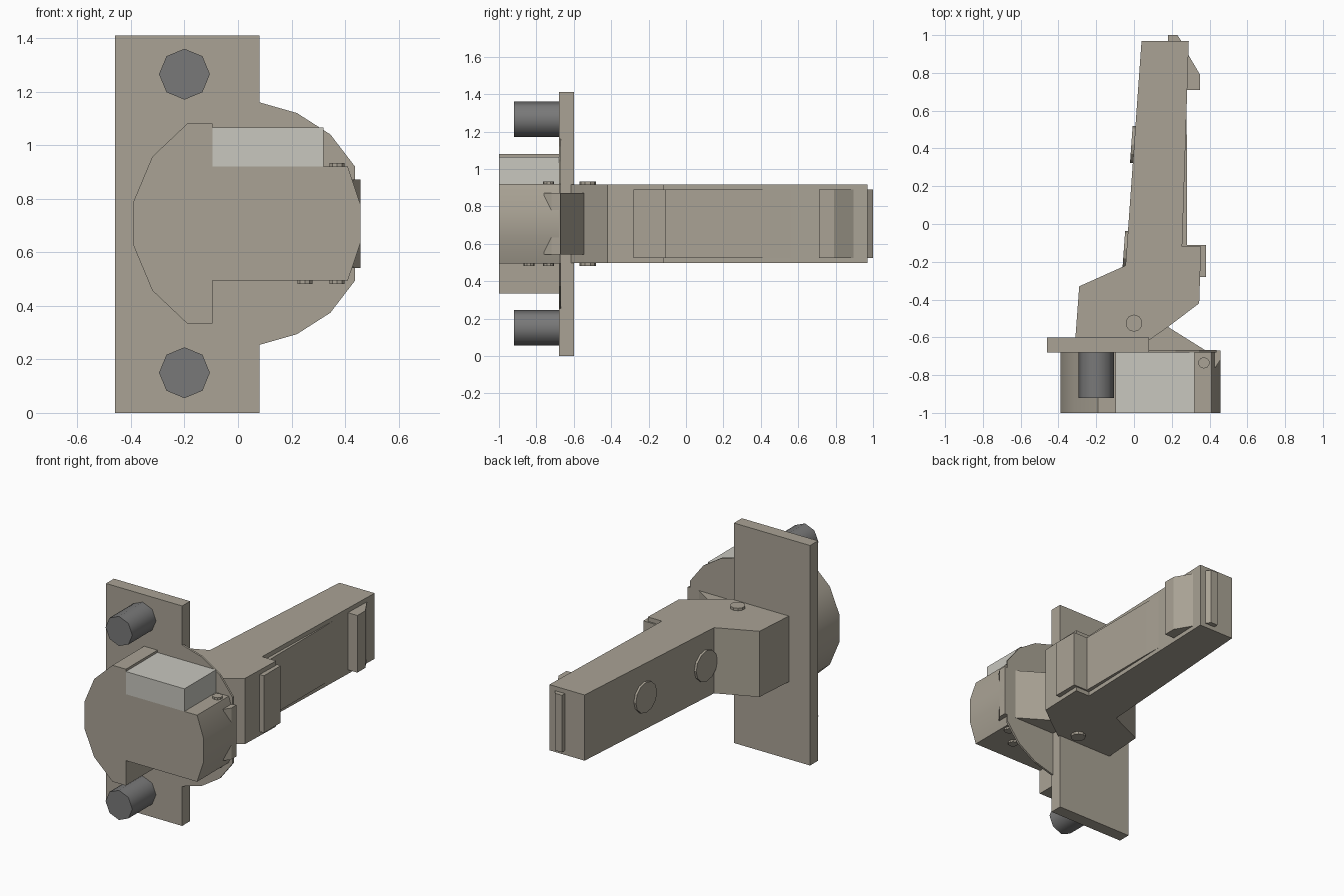
import bpy, bmesh, math
from mathutils import Vector, Matrix

if "Cube" in bpy.data.objects:
    bpy.data.objects.remove(bpy.data.objects["Cube"])


def material(name, rgb):
    m = bpy.data.materials.new(name)
    m.diffuse_color = (*rgb, 1)
    m.use_nodes = True
    m.node_tree.nodes["Principled BSDF"].inputs["Base Color"].default_value = m.diffuse_color
    return m


BEIGE = material("beige", (0.40, 0.365, 0.30))
PALE = material("pale", (0.58, 0.57, 0.52))
DARK = material("dark_grey", (0.19, 0.19, 0.19))
MID = 0.707  # mid height of the symmetrical parts


def prism(name, pts, axis, lo, hi, mat=BEIGE, smooth=0):
    """Extrude a profile: axis 'y' takes (x, z) points, axis 'z' takes (x, y)."""
    bm = bmesh.new()
    put = (lambda p, t: (p[0], t, p[1])) if axis == 'y' else (lambda p, t: (p[0], p[1], t))
    a = [bm.verts.new(put(p, lo)) for p in pts]
    b = [bm.verts.new(put(p, hi)) for p in pts]
    bm.faces.new(a)
    bm.faces.new(b[::-1])
    n = len(pts)
    for i in range(n):
        bm.faces.new((a[i], b[i], b[(i + 1) % n], a[(i + 1) % n]))
    bmesh.ops.recalc_face_normals(bm, faces=bm.faces)
    return finish(bm, name, mat, smooth)


def finish(bm, name, mat, smooth=0):
    me = bpy.data.meshes.new(name)
    bm.to_mesh(me)
    bm.free()
    me.materials.append(mat)
    ob = bpy.data.objects.new(name, me)
    bpy.context.collection.objects.link(ob)
    if smooth:
        bpy.ops.object.select_all(action='DESELECT')
        ob.select_set(True)
        bpy.context.view_layer.objects.active = ob
        bpy.ops.object.shade_smooth_by_angle(angle=math.radians(smooth))
    return ob


def disc(name, centre, normal, r, depth, sides, mat=BEIGE, smooth=0):
    bm = bmesh.new()
    rot = Vector(normal).to_track_quat('Z', 'Y').to_matrix().to_4x4()
    bmesh.ops.create_cone(bm, cap_ends=True, segments=sides, radius1=r, radius2=r,
                          depth=depth, matrix=Matrix.Translation(centre) @ rot)
    return finish(bm, name, mat, smooth)


def mirrored(half):
    """Complete a top-half (x, z) profile by reflecting it about MID."""
    return half + [(x, 2 * MID - z) for x, z in reversed(half)]


# mounting plate and round flange
prism("mounting_plate", [(-.46, 0), (.08, 0), (.08, 1.41), (-.46, 1.41)], 'y', -.68, -.60)
prism("flange", mirrored([(.0, 1.16), (.08, 1.16), (.22, 1.12), (.345, 1.04), (.437, .92)]),
      'y', -.68, -.667)

# lock housing with pale insert
prism("housing", mirrored([(-.39, .79), (-.32, .957), (-.19, 1.08), (-.095, 1.08),
                           (-.095, .92), (.41, .92), (.457, .78)]),
      'y', -1, -.68, smooth=42)
prism("insert_block", [(-.095, .92), (.32, .92), (.32, 1.065), (-.095, 1.065)],
      'y', -1, -.68, PALE)

# mounting pegs
for i, z in enumerate((.15, 1.265)):
    disc(f"peg_{i}", (-.2, -.80, z), (0, 1, 0), .095, .24, 8, DARK, 50)

# lever handle
prism("handle", [(-.31, -.60), (-.29, -.33), (-.045, -.22), (.04, .97), (.29, .97),
                 (.255, -.12), (.355, -.12), (.345, -.42), (.18, -.545), (.08, -.615),
                 (.08, -.60)], 'z', .497, .918)

# raised details along the handle and neck
details = {
    "grip_panel": [(.24, -.11), (.28, -.11), (.28, .45), (.275, .62), (.24, .62)],
    "stop_block": [(.25, -.125), (.25, -.11), (.38, -.11), (.38, -.28), (.34, -.28), (.34, -.125)],
    "tip_hook": [(.26, .71), (.35, .71), (.35, .79), (.285, .90), (.26, .90)],
    "end_cap": [(.18, .96), (.18, 1), (.23, 1), (.25, .97), (.25, .96)],
    "neck_wedge": [(.08, -.67), (.38, -.67), (.18, -.545), (.08, -.60)],
    "side_fin": [(.42, -.76), (.43, -.76), (.457, -.72), (.457, -.67), (.42, -.67)],
}
for name, pts in details.items():
    pad = .165 if name in ("neck_wedge", "side_fin") else .183
    prism(name, pts, 'z', MID - pad, MID + pad)

# round plugs on the sloping left side
slope = Vector((-1.19, .085, 0)).normalized()
for i, y in enumerate((-.135, .42)):
    x = -.045 + (y + .22) * .085 / 1.19
    disc(f"side_plug_{i}", Vector((x, y, MID)) + slope * .003, slope, .098, .024, 12)

# small screw heads above and below
screws = [(0, -.525, .92, .045), (0, -.525, .495, .045), (.37, -.735, .92, .03),
          (.37, -.735, .495, .03), (.25, -.84, .495, .03)]
for i, (x, y, z, r) in enumerate(screws):
    disc(f"screw_head_{i}", (x, y, z), (0, 0, 1), r, .028, 10)
